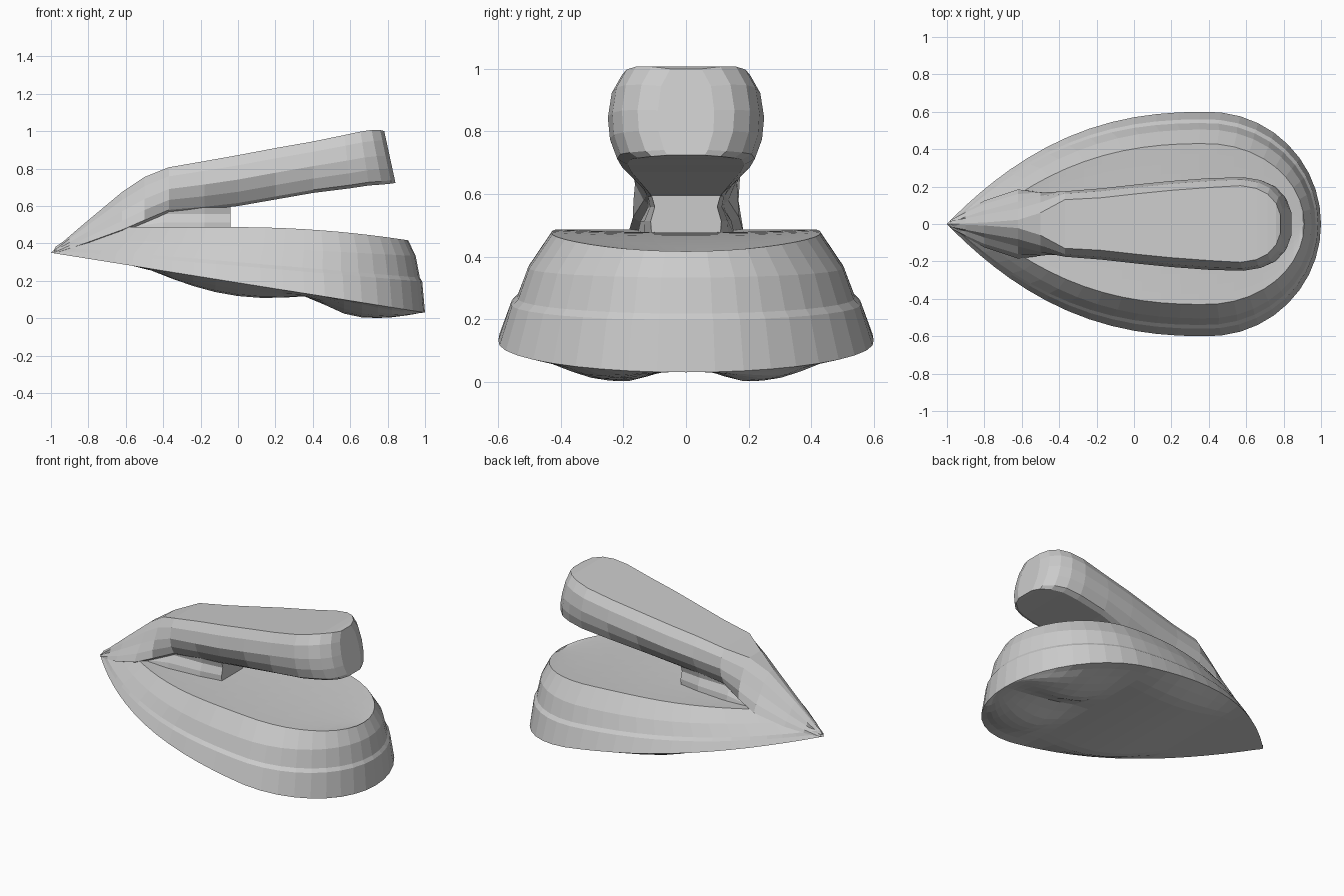
import bpy, bmesh, math

if "Cube" in bpy.data.objects:
    bpy.data.objects.remove(bpy.data.objects["Cube"])


def make(name, polys):
    """Build an object from polygons given as coordinate lists, welding shared points."""
    bm = bmesh.new()
    for p in polys:
        bm.faces.new([bm.verts.new(c) for c in p])
    bmesh.ops.remove_doubles(bm, verts=bm.verts, dist=0.0008)
    bmesh.ops.dissolve_degenerate(bm, edges=bm.edges, dist=0.0005)
    bmesh.ops.recalc_face_normals(bm, faces=bm.faces)
    me = bpy.data.meshes.new(name)
    bm.to_mesh(me)
    bm.free()
    ob = bpy.data.objects.new(name, me)
    bpy.context.collection.objects.link(ob)
    return ob


def skin(rows, closed):
    """Quads between successive rows of points."""
    out = []
    for a, b in zip(rows, rows[1:]):
        n = len(a)
        for i in range(n if closed else n - 1):
            j = (i + 1) % n
            out.append([a[i], a[j], b[j], b[i]])
    return out


# Teardrop plan outline: pointed nose, elliptical heel
def width(u):
    if u < 0.7:
        return 1 - ((0.7 - u) / 0.7) ** 2.41
    return math.sqrt(max(0, 1 - ((u - 0.7) / 0.3) ** 2))


N = 26
US = [(1 - math.cos(math.pi * i / N)) / 2 for i in range(N + 1)]


def ring(x0, x1, w, zf):
    pts = [(x0 + (x1 - x0) * u, w * width(u)) for u in US]
    loop = pts + [(x, -y) for x, y in pts[-2:0:-1]]
    return [(x, y, zf(x)) for x, y in loop]


def cap(x0, x1, w, zf, bump):
    rows = []
    for u in US:
        x, h = x0 + (x1 - x0) * u, w * width(u)
        rows.append([(x, h * v / 8, zf(x) - bump(x, h * v / 8, v / 8))
                     for v in range(-8, 9)])
    return skin(rows, False)


# Underside swellings: one broad one in the middle, a pair at the heel
def sole_bump(x, y, v):
    edge = min(1, 2 * (1 - v * v))
    mid = 0.072 * math.sin(math.pi * (x + 0.5) / 0.92) if -0.5 < x < 0.42 else 0
    heel = 0
    if 0.4 < x < 1:
        heel = 0.08 * math.sin(math.pi * ((x - 0.4) / 0.6) ** 0.75)
        d = abs(y) - 0.2
        heel *= math.exp(-(d / (0.24 if d > 0 else 0.15)) ** 2)
    return edge * (mid + heel)


# Iron body: stepped rings from the tilted sole up to the deck
layers = [
    (-1.0, 1.0, 0.60, lambda x: 0.19 - 0.16 * x),
    (-0.985, 0.985, 0.56, lambda x: 0.28 - 0.085 * x),
    (-0.975, 0.972, 0.54, lambda x: 0.30 - 0.085 * x),
    (-0.90, 0.95, 0.505, lambda x: 0.385 - 0.055 * x),
    (-0.83, 0.91, 0.43, lambda x: 0.487 - 0.085 * max(0, x) ** 2),
]
body = skin([ring(*l) for l in layers], True)
body += cap(*layers[0], sole_bump)
body += cap(*layers[-1], lambda x, y, v: 0.01 * (1 - v * v))
make("iron_body", body)


# Loft of rounded sections: x, bottom z, top z, half widths at bottom, middle, top
def loft(name, sections, lean=0):
    rows = []
    for x, zb, zt, wb, wm, wt in sections:
        half = [(wb * 0.85, 0), (wb, 0.06), ((wb + wm) / 2 + 0.008, 0.28),
                (wm, 0.52), ((wm + wt) / 2 + 0.01, 0.8), (wt, 1)]
        prof = half + [(-y, t) for y, t in reversed(half)]
        k = lean * max(0, min(1, (x - 0.4) / 0.4))
        rows.append([(x - k * t, y, zb + (zt - zb) * t) for y, t in prof])
    make(name, skin(rows, True) + [rows[0][::-1], rows[-1]])


# Nose ridge sweeping up into the handle
loft("handle", [
    (-0.985, 0.345, 0.365, 0.015, 0.008, 0.002),
    (-0.90, 0.37, 0.44, 0.07, 0.038, 0.004),
    (-0.80, 0.40, 0.525, 0.125, 0.072, 0.008),
    (-0.62, 0.46, 0.675, 0.185, 0.12, 0.022),
    (-0.50, 0.51, 0.755, 0.17, 0.15, 0.06),
    (-0.37, 0.565, 0.807, 0.135, 0.175, 0.13),
    (-0.18, 0.58, 0.84, 0.125, 0.19, 0.14),
    (0.0, 0.60, 0.872, 0.135, 0.21, 0.16),
    (0.2, 0.635, 0.91, 0.17, 0.23, 0.18),
    (0.4, 0.67, 0.945, 0.205, 0.245, 0.195),
    (0.6, 0.695, 0.98, 0.22, 0.25, 0.205),
    (0.70, 0.71, 0.998, 0.21, 0.235, 0.19),
    (0.77, 0.715, 1.007, 0.18, 0.205, 0.16),
    (0.82, 0.72, 1.007, 0.13, 0.155, 0.11),
    (0.842, 0.724, 1.0, 0.07, 0.09, 0.05),
], lean=0.06)

# Narrow neck joining the handle to the deck
loft("neck", [
    (-0.62, 0.44, 0.58, 0.15, 0.12, 0.09),
    (-0.40, 0.46, 0.65, 0.155, 0.12, 0.115),
    (-0.18, 0.46, 0.65, 0.135, 0.115, 0.115),
    (-0.04, 0.46, 0.65, 0.11, 0.10, 0.11),
])
